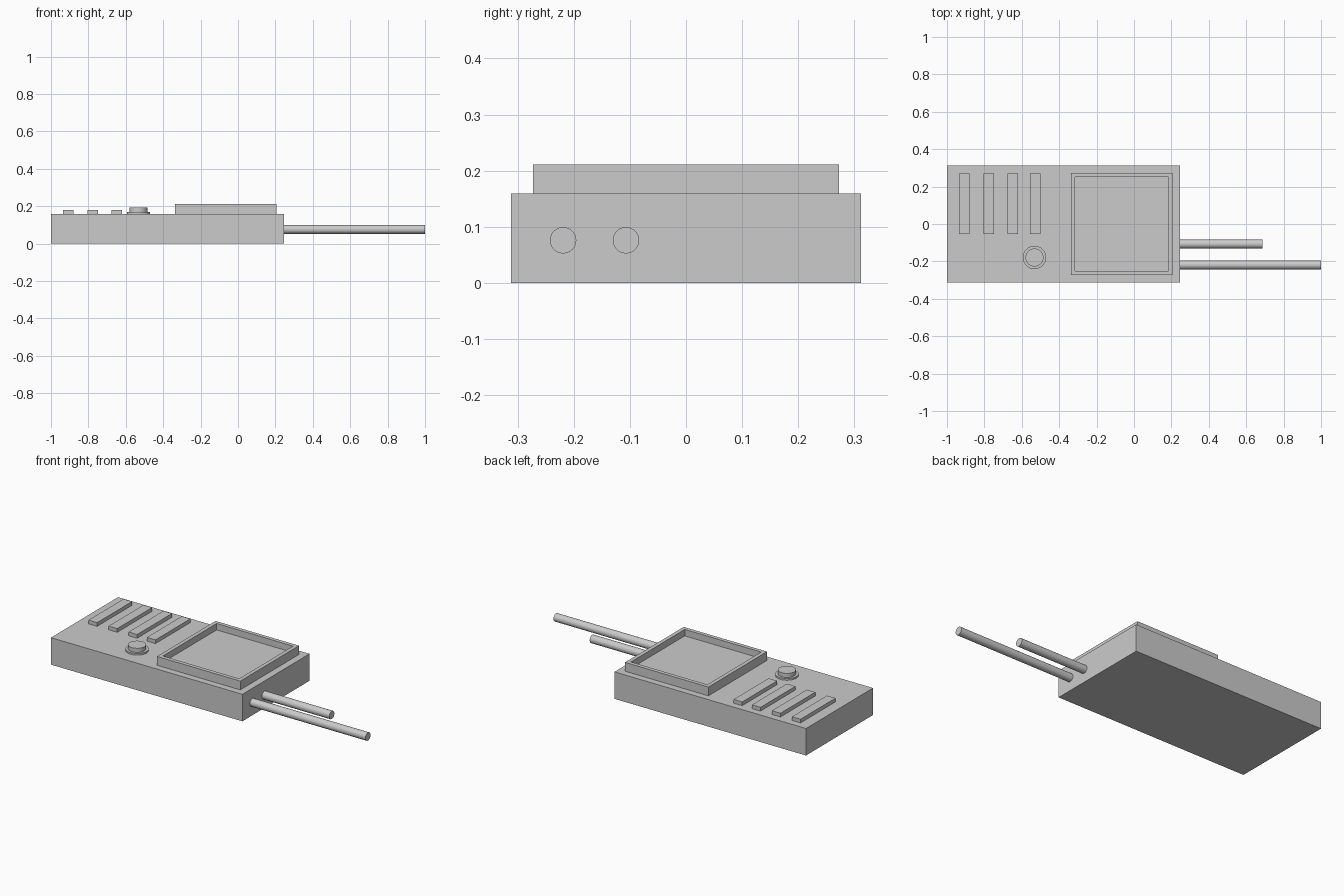
import bpy, bmesh
from math import pi

if "Cube" in bpy.data.objects:
    bpy.data.objects.remove(bpy.data.objects["Cube"])

TOP = 0.159  # top surface of the body


def box(name, x0, x1, y0, y1, z0, z1):
    bpy.ops.mesh.primitive_cube_add(
        size=1, location=((x0 + x1) / 2, (y0 + y1) / 2, (z0 + z1) / 2))
    ob = bpy.context.object
    ob.name = name
    ob.scale = (x1 - x0, y1 - y0, z1 - z0)
    bpy.ops.object.transform_apply(location=False, rotation=False, scale=True)
    return ob


def cylinder(name, radius, depth, location, rotation=(0, 0, 0)):
    bpy.ops.mesh.primitive_cylinder_add(
        vertices=32, radius=radius, depth=depth, location=location, rotation=rotation)
    ob = bpy.context.object
    ob.name = name
    bpy.ops.object.shade_smooth_by_angle()
    return ob


# Flat housing
box("body", -1.0, 0.247, -0.312, 0.312, 0, TOP)

# Raised screen: inset the top face for the rim, then sink it
screen = box("screen_frame", -0.337, 0.206, -0.273, 0.273, TOP, 0.211)
bm = bmesh.new()
bm.from_mesh(screen.data)
bm.normal_update()
top = max(bm.faces, key=lambda f: f.normal.z)
bmesh.ops.inset_region(bm, faces=[top], thickness=0.032)
sunk = bmesh.ops.extrude_face_region(bm, geom=[top])["geom"]
bmesh.ops.translate(bm, vec=(0, 0, -0.038),
                    verts=[v for v in sunk if isinstance(v, bmesh.types.BMVert)])
if top.is_valid:
    bmesh.ops.delete(bm, geom=[top], context='FACES_ONLY')
bmesh.ops.recalc_face_normals(bm, faces=bm.faces)
bm.to_mesh(screen.data)
bm.free()

# Row of slider bars
for i, x in enumerate((-0.908, -0.777, -0.647, -0.528)):
    box(f"bar_{i + 1}", x - 0.028, x + 0.028, -0.054, 0.271, TOP, 0.181)

# Round button on its collar
cylinder("button_collar", 0.062, 0.01, (-0.532, -0.179, TOP + 0.005))
cylinder("button_cap", 0.048, 0.034, (-0.532, -0.179, TOP + 0.017))

# Two prongs leaving the right end
for name, y, end in (("long_prong", -0.219, 1.0), ("short_prong", -0.107, 0.686)):
    cylinder(name, 0.0235, end - 0.247, ((end + 0.247) / 2, y, 0.076), (0, pi / 2, 0))
